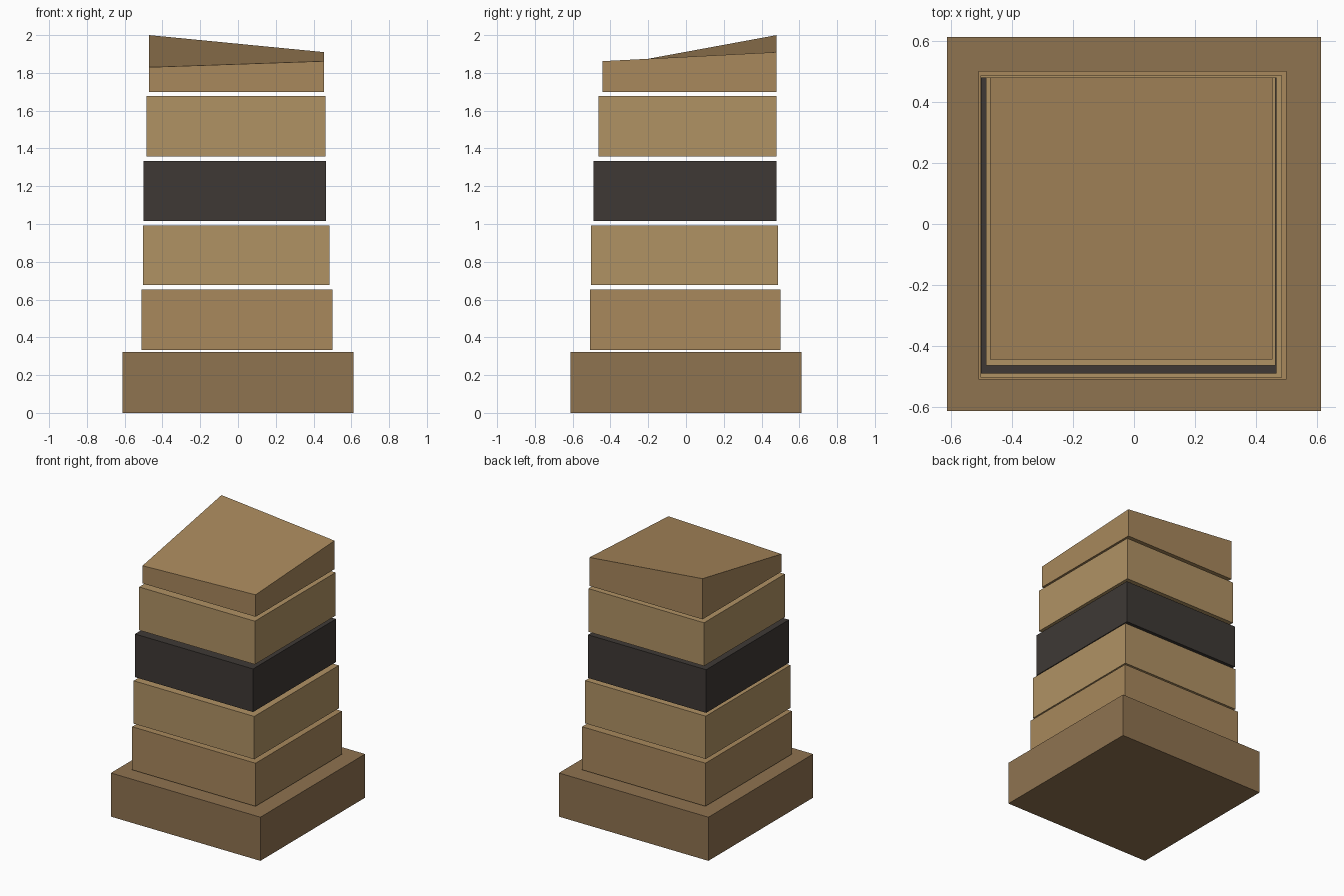
import bpy, bmesh

if "Cube" in bpy.data.objects:
    bpy.data.objects.remove(bpy.data.objects["Cube"])


def material(name, hex_code):
    # convert display colour to linear
    m = bpy.data.materials.new(name)
    rgb = [int(hex_code[i:i + 2], 16) / 255 for i in (0, 2, 4)]
    m.diffuse_color = [((c + 0.055) / 1.055) ** 2.4 for c in rgb] + [1]
    m.use_nodes = True
    m.node_tree.nodes["Principled BSDF"].inputs["Base Color"].default_value = m.diffuse_color
    return m


plinth_mat = material("dark_sandstone", "8f7350")
tan_mat = material("sandstone", "a8885c")
light_mat = material("light_sandstone", "b09264")
dark_mat = material("dark_stone", "3e3935")


def block(name, x, y, z, mat, slant=None):
    """Box from ranges; slant gives top heights keyed by (right, back)."""
    bm = bmesh.new()
    bmesh.ops.create_cube(bm, size=2)
    for v in bm.verts:
        right, back, up = (c > 0 for c in v.co)
        height = slant[right, back] if slant and up else z[up]
        v.co = (x[right], y[back], height)
    mesh = bpy.data.meshes.new(name)
    bm.to_mesh(mesh)
    bm.free()
    mesh.materials.append(mat)
    obj = bpy.data.objects.new(name, mesh)
    bpy.context.collection.objects.link(obj)


# Wide plinth
block("plinth", (-0.612, 0.612), (-0.612, 0.612), (0, 0.323), plinth_mat)

# Tapering courses, separated by thin gaps
block("lower_course", (-0.51, 0.50), (-0.509, 0.501), (0.334, 0.653), tan_mat)
block("second_course", (-0.502, 0.485), (-0.503, 0.486), (0.676, 0.993), light_mat)
block("dark_band", (-0.501, 0.466), (-0.489, 0.48), (1.015, 1.334), dark_mat)
block("upper_course", (-0.484, 0.463), (-0.464, 0.48), (1.357, 1.677), light_mat)

# Broken cap with uneven sloping top
block("slanted_cap", (-0.471, 0.454), (-0.443, 0.48), (1.699, 2.0), tan_mat,
      {(False, False): 1.83, (True, False): 1.862,
       (False, True): 2.0, (True, True): 1.91})
